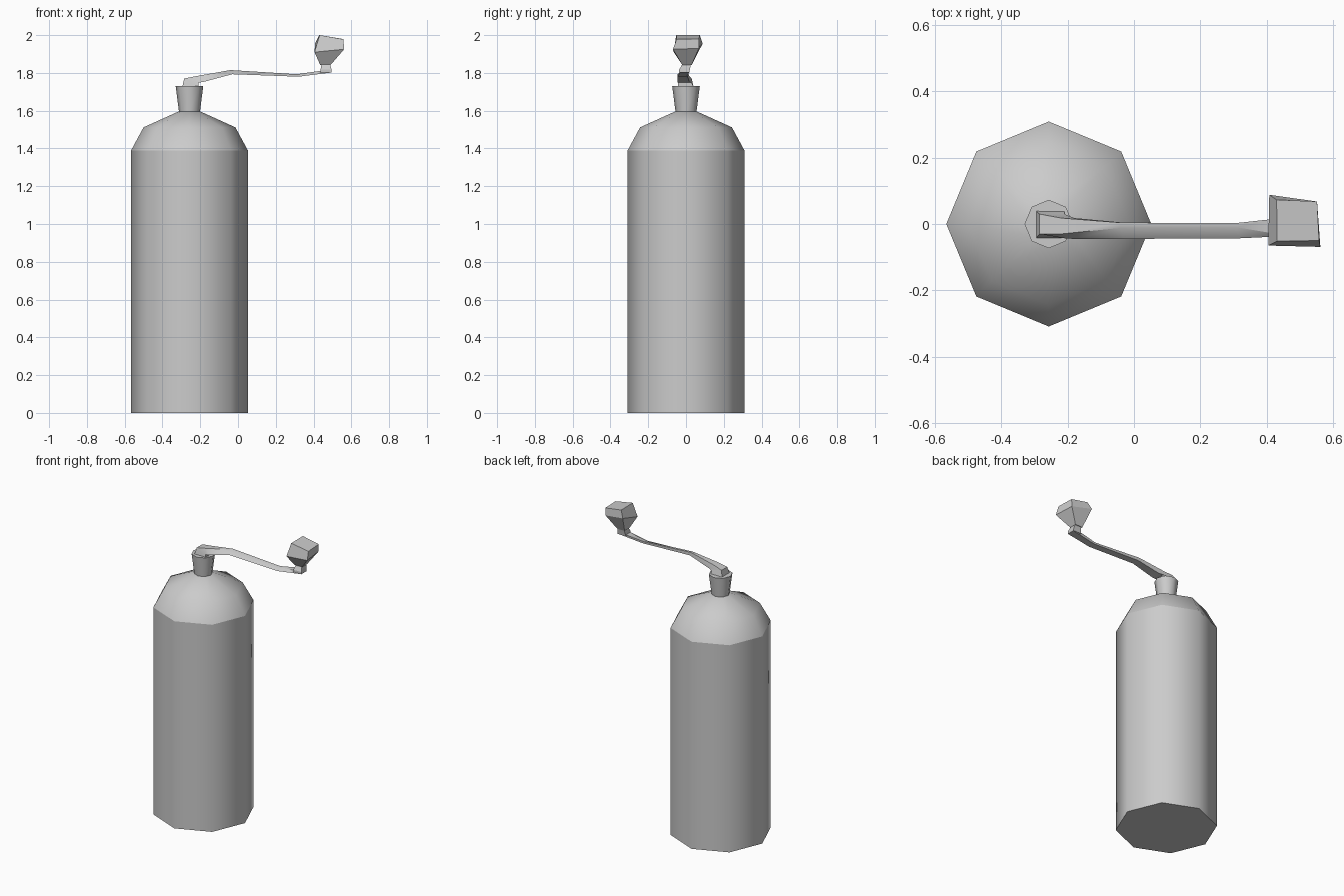
import bpy, bmesh, math
from mathutils import Vector

cube = bpy.data.objects.get("Cube")
if cube:
    bpy.data.objects.remove(cube, do_unlink=True)

grey = bpy.data.materials.new("plain grey")
grey.use_nodes = True
grey.diffuse_color = (0.6, 0.6, 0.6, 1)
grey.node_tree.nodes["Principled BSDF"].inputs["Base Color"].default_value = (0.6, 0.6, 0.6, 1)

AXIS_X = -0.257


def loft(name, rings, angle, cap_start=True, cap_end=True):
    """Skin a list of equal-length point rings into one object."""
    bm = bmesh.new()
    loops = [[bm.verts.new(p) for p in ring] for ring in rings]
    n = len(loops[0])
    for a, b in zip(loops, loops[1:]):
        for i in range(n):
            j = (i + 1) % n
            bm.faces.new((a[i], a[j], b[j], b[i]))
    if cap_start:
        bm.faces.new(loops[0][::-1])
    if cap_end:
        bm.faces.new(loops[-1])
    bmesh.ops.recalc_face_normals(bm, faces=bm.faces)
    mesh = bpy.data.meshes.new(name)
    bm.to_mesh(mesh)
    bm.free()
    mesh.materials.append(grey)
    obj = bpy.data.objects.new(name, mesh)
    bpy.context.collection.objects.link(obj)
    bpy.ops.object.select_all(action="DESELECT")
    obj.select_set(True)
    bpy.context.view_layer.objects.active = obj
    bpy.ops.object.shade_smooth_by_angle(angle=math.radians(angle))
    return obj


def octagon(radius, z):
    turn = math.tau / 8
    return [Vector((AXIS_X + radius * math.cos(i * turn), radius * math.sin(i * turn), z))
            for i in range(8)]


def rectangle(x0, x1, y0, y1, z):
    return [(x0, y0, z), (x1, y0, z), (x1, y1, z), (x0, y1, z)]


# Eight-sided body, domed shoulder and flared neck
loft("body", [octagon(0.309, 0), octagon(0.309, 1.39)], 60, cap_end=False)
loft("shoulder", [octagon(0.309, 1.39), octagon(0.243, 1.512), octagon(0.055, 1.597)], 60,
     cap_start=False)
loft("neck", [octagon(0.055, 1.59), octagon(0.073, 1.73)], 50)


# Crank arm: x top, x bottom, z top, z bottom, front, ridge, back
def arm_section(xt, xb, zt, zb, front, ridge, back):
    return [(xb, front, zb), (xt, ridge, zt), (xt, back, zt), (xb, back, zb)]


loft("crank_arm", [
    arm_section(-0.295, -0.21, 1.725, 1.725, -0.043, -0.043, 0.04),
    arm_section(-0.285, -0.21, 1.77, 1.748, -0.043, -0.03, 0.03),
    arm_section(-0.22, -0.18, 1.783, 1.753, -0.045, -0.03, 0.018),
    arm_section(-0.04, -0.03, 1.815, 1.793, -0.045, -0.012, 0.004),
    arm_section(0.31, 0.32, 1.793, 1.78, -0.043, -0.01, 0.003),
    arm_section(0.43, 0.495, 1.81, 1.802, -0.035, -0.03, 0.016),
], 30)

# Short post under the knob
loft("knob_post", [
    rectangle(0.435, 0.495, -0.036, 0.018, 1.802),
    rectangle(0.437, 0.495, -0.036, 0.02, 1.817),
    rectangle(0.442, 0.488, -0.02, 0.026, 1.845),
], 20)

# Lopsided faceted knob
loft("knob", [
    rectangle(0.435, 0.49, -0.02, 0.03, 1.842),
    [(0.405, -0.065, 1.91), (0.562, -0.069, 1.925), (0.55, 0.068, 1.93), (0.408, 0.088, 1.955)],
    [(0.432, -0.052, 2.0), (0.558, -0.05, 1.978), (0.552, 0.068, 1.98), (0.43, 0.073, 2.0)],
], 20)
